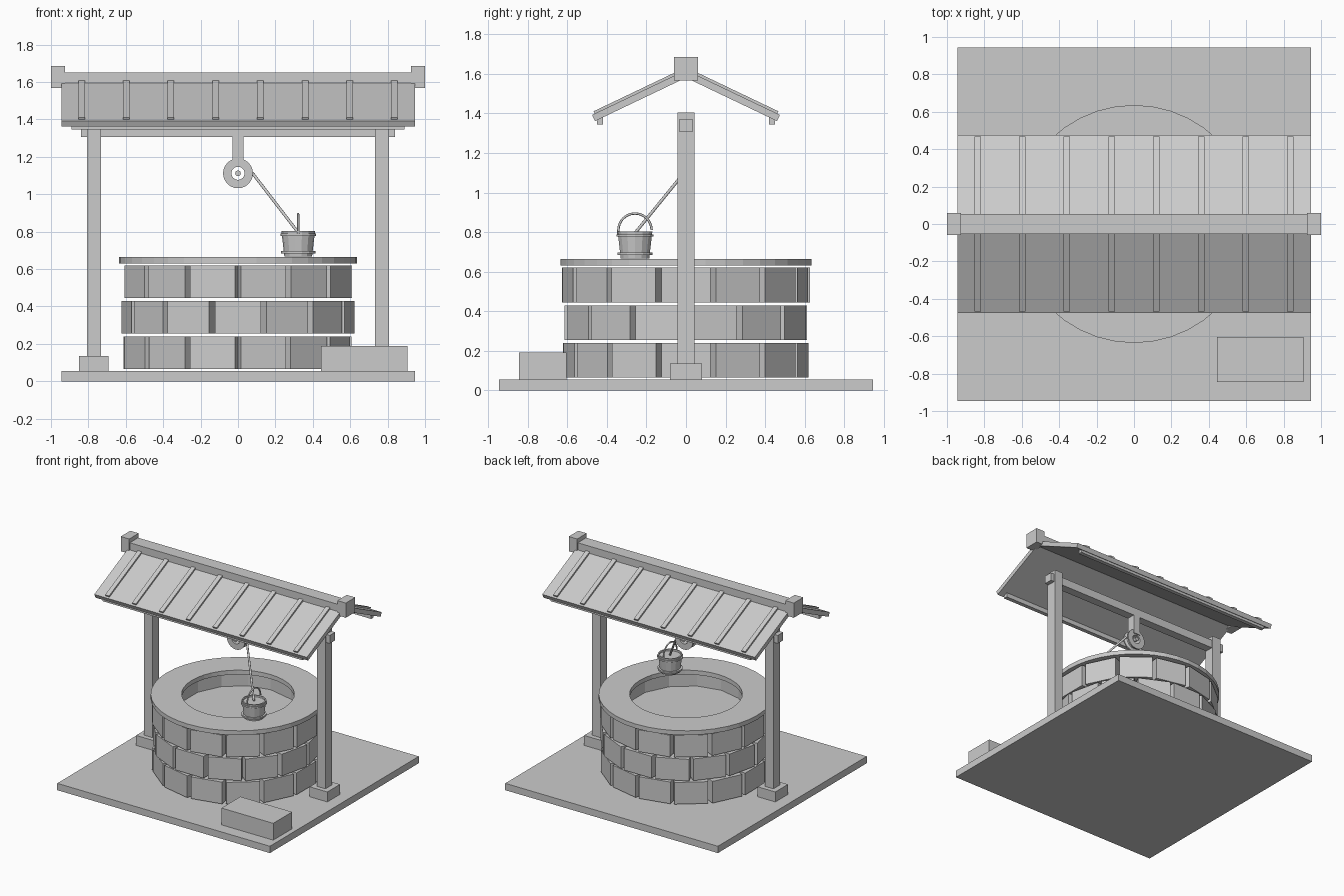
import bpy, bmesh, math, random
from mathutils import Matrix, Vector

if "Cube" in bpy.data.objects:
    bpy.data.objects.remove(bpy.data.objects["Cube"])
random.seed(4)

grey = bpy.data.materials.new("plain_grey")
grey.use_nodes = True
grey.diffuse_color = (0.6, 0.6, 0.6, 1)
grey.node_tree.nodes["Principled BSDF"].inputs["Base Color"].default_value = (0.6, 0.6, 0.6, 1)


def finish(name, bm):
    bmesh.ops.recalc_face_normals(bm, faces=bm.faces)
    mesh = bpy.data.meshes.new(name)
    bm.to_mesh(mesh)
    bm.free()
    mesh.materials.append(grey)
    obj = bpy.data.objects.new(name, mesh)
    bpy.context.collection.objects.link(obj)
    return obj


def add_box(bm, size, matrix):
    bmesh.ops.create_cube(bm, size=1, matrix=matrix @ Matrix.Diagonal((*size, 1)))


def box(name, x, y, z):
    """Box from its (low, high) range on each axis."""
    bm = bmesh.new()
    lo, hi = Vector((x[0], y[0], z[0])), Vector((x[1], y[1], z[1]))
    add_box(bm, hi - lo, Matrix.Translation((lo + hi) / 2))
    return finish(name, bm)


def lathe(name, profile, steps, matrix, closed=True):
    """Spin (radius, height) points around the local z axis."""
    bm = bmesh.new()
    verts = [bm.verts.new((r, 0, h)) for r, h in profile]
    pairs = list(zip(verts, verts[1:] + verts[:1])) if closed else list(zip(verts, verts[1:]))
    edges = [bm.edges.new(p) for p in pairs]
    bmesh.ops.spin(bm, geom=verts + edges, cent=(0, 0, 0), axis=(0, 0, 1),
                   angle=math.tau, steps=steps, use_duplicate=False)
    bmesh.ops.remove_doubles(bm, verts=bm.verts, dist=0.0005)
    bmesh.ops.transform(bm, matrix=matrix, verts=bm.verts)
    return finish(name, bm)


def tube(name, points, radius):
    """Round rod along a path of points."""
    curve = bpy.data.curves.new(name, "CURVE")
    curve.dimensions = "3D"
    curve.bevel_depth = radius
    curve.bevel_resolution = 2
    curve.use_fill_caps = True
    spline = curve.splines.new("POLY")
    spline.points.add(len(points) - 1)
    for p, co in zip(spline.points, points):
        p.co = (*co, 1)
    curve.materials.append(grey)
    obj = bpy.data.objects.new(name, curve)
    bpy.context.collection.objects.link(obj)


# Ground slab and step stone
box("ground_slab", (-0.945, 0.945), (-0.945, 0.945), (0, 0.055))
box("step_stone", (0.445, 0.905), (-0.845, -0.605), (0.055, 0.19))

# Three courses of separate bricks, the middle one staggered
BRICKS = 14
for row in range(3):
    bm = bmesh.new()
    for i in range(BRICKS):
        angle = (i + 0.5 * (row % 2)) * math.tau / BRICKS
        outer = 0.61 + random.uniform(-0.005, 0.005)
        place = (Matrix.Rotation(angle, 4, "Z")
                 @ Matrix.Translation((outer - 0.09, 0, 0.1525 + 0.19 * row)))
        add_box(bm, (0.18, 0.247, 0.175), place)
    finish(f"brick_course_{row + 1}", bm)

# Coping ring and water
lathe("coping_ring", [(0.41, 0.63), (0.636, 0.63), (0.636, 0.665), (0.41, 0.665)], 40, Matrix())
lathe("water", [(0, 0.51), (0.45, 0.51), (0.45, 0.525), (0, 0.525)], 32, Matrix(), closed=False)

# Posts with feet, and the beam between them
for side, s in (("left", 1), ("right", -1)):
    xs = sorted((0.732 * s, 0.807 * s))
    box(f"{side}_post", xs, (-0.043, 0.043), (0.055, 1.405))
    xs = sorted((0.693 * s, 0.85 * s))
    box(f"{side}_post_foot", xs, (-0.08, 0.08), (0.055, 0.135))
    xs = sorted((0.925 * s, 1.0 * s))
    box(f"{side}_ridge_cap", xs, (-0.06, 0.06), (1.567, 1.685))
box("cross_beam", (-0.84, 0.84), (-0.034, 0.034), (1.307, 1.372))
box("ridge_beam", (-0.95, 0.95), (-0.053, 0.053), (1.585, 1.652))

# Two roof slopes with battens and eave rails
SLOPE = math.radians(25.5)
LENGTH = 0.475 / math.cos(SLOPE)
for name, turn in (("front", math.pi), ("back", 0)):
    # Local frame: origin at the eave's top edge, +y out along the slope, +z out of it
    frame = (Matrix.Rotation(turn, 4, "Z") @ Matrix.Translation((0, 0.475, 1.393))
             @ Matrix.Rotation(-SLOPE, 4, "X"))
    bm = bmesh.new()
    add_box(bm, (1.89, LENGTH, 0.035), frame @ Matrix.Translation((0, -LENGTH / 2, -0.0175)))
    finish(f"{name}_roof_panel", bm)
    bm = bmesh.new()
    for i in range(8):
        x = (i - 3.5) * 0.239
        add_box(bm, (0.035, LENGTH - 0.05, 0.014),
                frame @ Matrix.Translation((x, -LENGTH / 2 + 0.01, 0.006)))
    finish(f"{name}_roof_battens", bm)
    mid = -0.435 if name == "front" else 0.435
    box(f"{name}_eave_rail", (-0.89, 0.89), (mid - 0.016, mid + 0.016), (1.345, 1.385))

# Pulley: hanger, grooved wheel and axle
box("pulley_hanger", (-0.03, 0.03), (-0.035, 0.035), (1.155, 1.31))
wheel = Matrix.Translation((0, 0, 1.112)) @ Matrix.Rotation(math.pi / 2, 4, "X")
lathe("pulley_wheel", [(0.035, -0.028), (0.08, -0.028), (0.08, -0.018), (0.062, -0.008),
                       (0.062, 0.008), (0.08, 0.018), (0.08, 0.028), (0.035, 0.028)], 24, wheel)
lathe("pulley_axle", [(0, -0.035), (0.015, -0.035), (0.015, 0.035), (0, 0.035)], 12, wheel, closed=False)

# Rope, bucket, hoops and handle
bx, by = 0.322, -0.258
tube("rope", [(0.078, 0, 1.112), (bx, by, 0.795)], 0.008)
at_bucket = Matrix.Translation((bx, by, 0))
lathe("bucket", [(0, 0.667), (0.074, 0.667), (0.09, 0.803), (0.08, 0.803), (0.079, 0.79), (0, 0.79)],
      14, at_bucket, closed=False)
for name, z, r in (("lower", 0.69, 0.092), ("upper", 0.783, 0.096)):
    lathe(f"bucket_{name}_hoop", [(r - 0.02, z - 0.006), (r, z - 0.006), (r, z + 0.006),
                                  (r - 0.02, z + 0.006)], 14, at_bucket)
arc = [math.pi * i / 16 for i in range(17)]
tube("bucket_handle", [(bx, by + 0.084 * math.cos(a), 0.81 + 0.084 * math.sin(a)) for a in arc]
     + [(bx, by - 0.086, 0.78)], 0.006)
